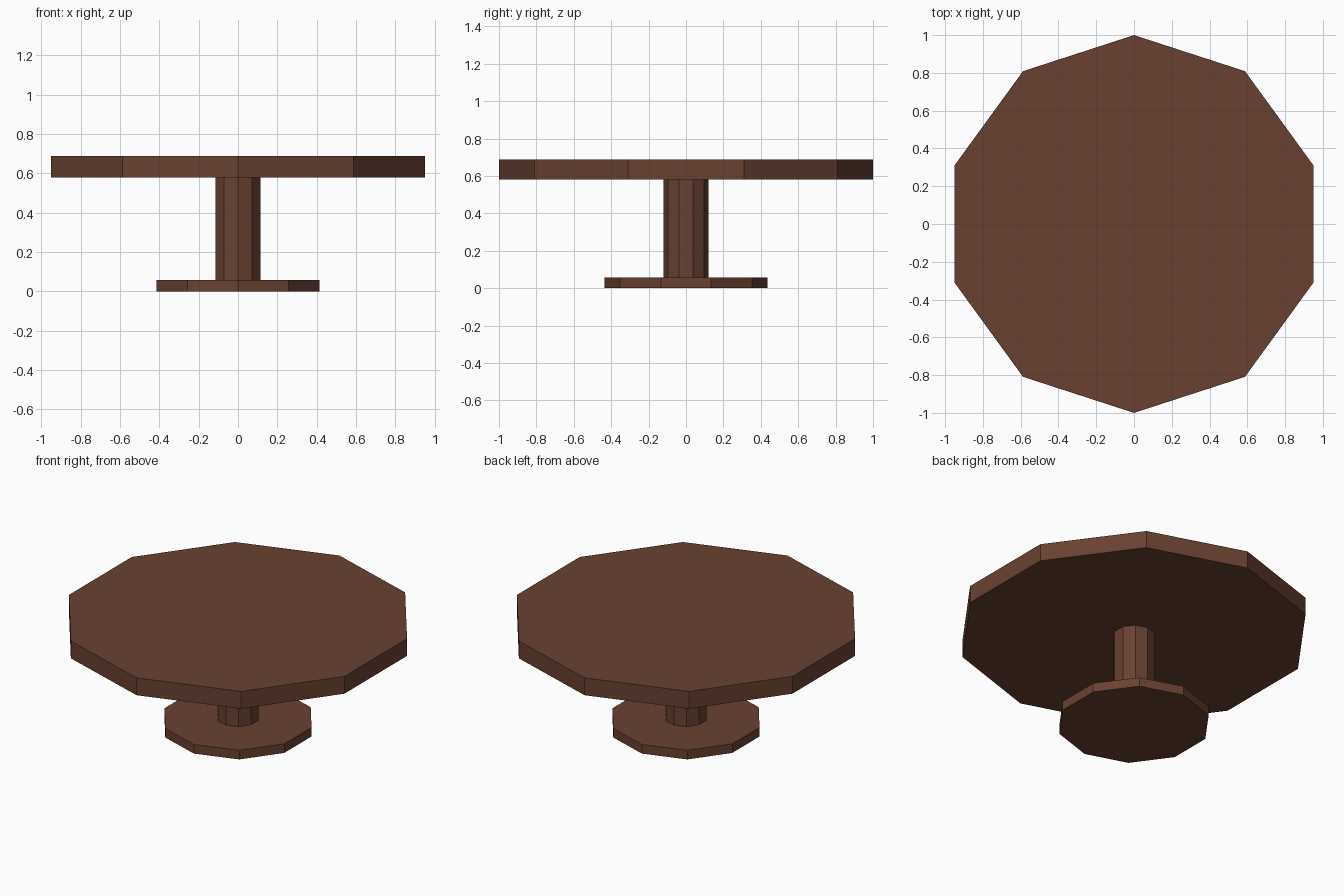
import bpy

if "Cube" in bpy.data.objects:
    bpy.data.objects.remove(bpy.data.objects["Cube"])

wood = bpy.data.materials.new("dark_brown_wood")
wood.diffuse_color = (0.138, 0.053, 0.031, 1.0)
wood.use_nodes = True
wood.node_tree.nodes["Principled BSDF"].inputs["Base Color"].default_value = wood.diffuse_color


def decagon_slab(name, radius, z0, z1):
    """Ten-sided prism with a corner pointing along +y."""
    bpy.ops.mesh.primitive_cylinder_add(
        vertices=10, radius=radius, depth=z1 - z0,
        location=(0, 0, (z0 + z1) / 2))
    obj = bpy.context.object
    obj.name = name
    obj.data.materials.append(wood)
    return obj


# Foot plate, central column and table top
decagon_slab("foot_plate", 0.435, 0.0, 0.057)
decagon_slab("column", 0.12, 0.057, 0.58)
decagon_slab("table_top", 1.0, 0.58, 0.688)
